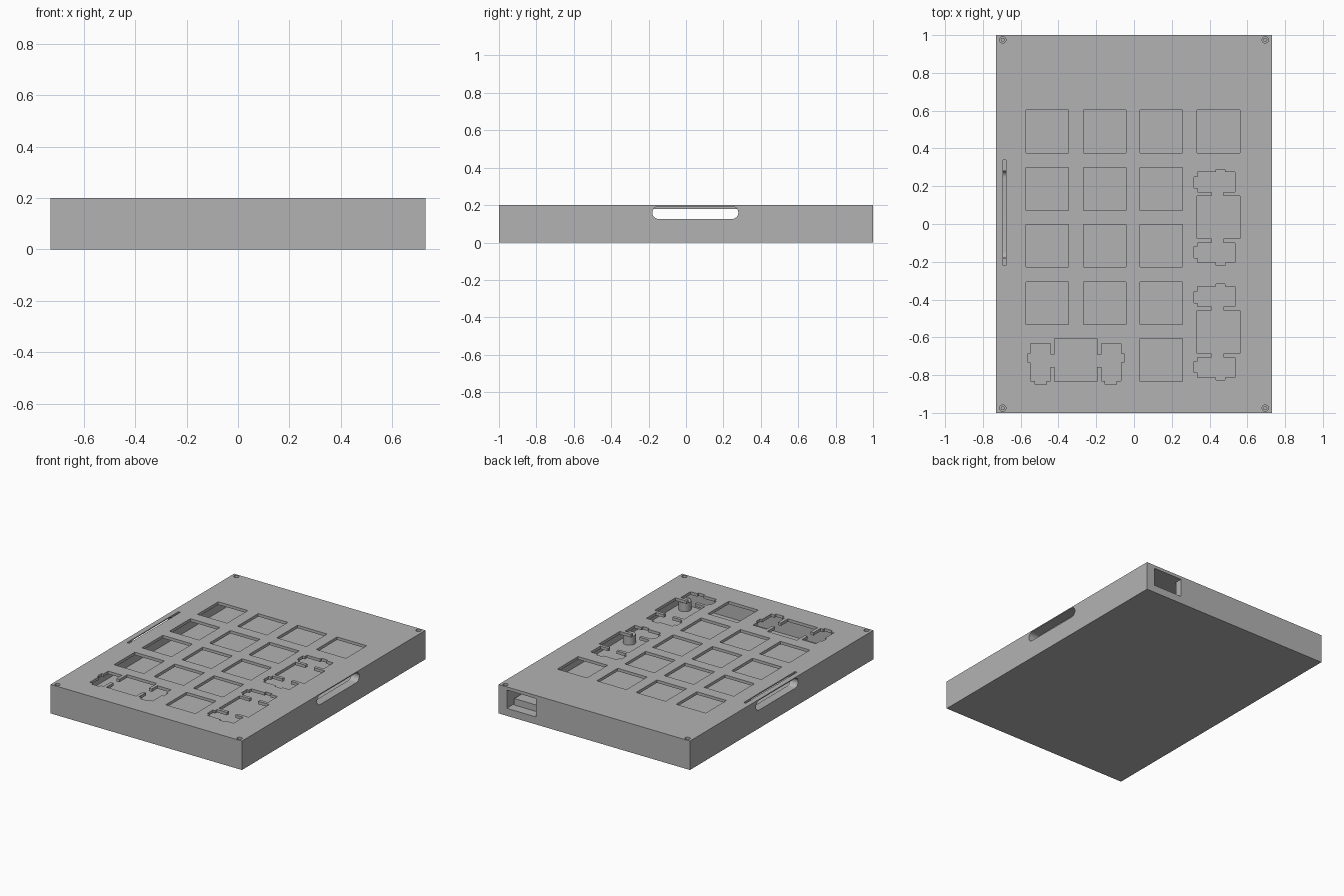
import bpy, bmesh, math
from mathutils import Vector

cube = bpy.data.objects.get("Cube")
if cube:
    bpy.data.objects.remove(cube, do_unlink=True)

grey = bpy.data.materials.new("case grey")
grey.use_nodes = True
colour = (0.45, 0.45, 0.45, 1)
grey.diffuse_color = colour
grey.node_tree.nodes["Principled BSDF"].inputs["Base Color"].default_value = colour

FLOOR, CEILING, TOP = 0.05, 0.18, 0.2


def prism(bm, points, low, high, axis="z"):
    """Extrude a 2D outline along z (points are x, y) or x (points are y, z)."""
    if axis == "z":
        base = [(a, b, low) for a, b in points]
        move = Vector((0, 0, high - low))
    else:
        base = [(low, a, b) for a, b in points]
        move = Vector((high - low, 0, 0))
    face = bm.faces.new([bm.verts.new(p) for p in base])
    out = bmesh.ops.extrude_face_region(bm, geom=[face])
    verts = [v for v in out["geom"] if isinstance(v, bmesh.types.BMVert)]
    bmesh.ops.translate(bm, verts=verts, vec=move)


def rect(x0, x1, y0, y1):
    return [(x0, y0), (x1, y0), (x1, y1), (x0, y1)]


def arc(cx, cy, r, start, end, n):
    steps = [start + (end - start) * i / n for i in range(n + 1)]
    return [(cx + r * math.cos(a), cy + r * math.sin(a)) for a in steps]


def disc(cx, cy, r, n=24):
    return arc(cx, cy, r, 0, 2 * math.pi, n)[:-1]


def make(name, prisms):
    bm = bmesh.new()
    for p in prisms:
        prism(bm, *p)
    bmesh.ops.recalc_face_normals(bm, faces=bm.faces)
    mesh = bpy.data.meshes.new(name)
    bm.to_mesh(mesh)
    bm.free()
    ob = bpy.data.objects.new(name, mesh)
    bpy.context.scene.collection.objects.link(ob)
    return ob


def finish(ob):
    ob.data.materials.clear()
    ob.data.materials.append(grey)
    bpy.ops.object.select_all(action="DESELECT")
    ob.select_set(True)
    bpy.context.view_layer.objects.active = ob
    bpy.ops.object.shade_smooth_by_angle(angle=math.radians(30))


def cut(ob, name, prisms):
    cutter = make(name, prisms)
    cutter.hide_render = True
    mod = ob.modifiers.new(name, "BOOLEAN")
    mod.operation = "DIFFERENCE"
    mod.solver = "EXACT"
    mod.object = cutter
    bpy.context.view_layer.objects.active = ob
    bpy.ops.object.modifier_apply(modifier=mod.name)
    bpy.data.objects.remove(cutter, do_unlink=True)


# Hollow case
case = make("case", [(rect(-0.73, 0.73, -1, 1), 0, TOP)])
cut(case, "cavity", [(rect(-0.67, 0.67, -0.9, 0.95), FLOOR, CEILING)])

# Square key openings
columns = [-0.46, -0.155, 0.145, 0.447]
rows = [0.49, 0.185, -0.115, -0.42, -0.72]
keys = [(x, y) for x in columns[:3] for y in rows[:4]]
keys += [(columns[3], rows[0]), (columns[2], rows[4])]
h = 0.113
openings = [(rect(x - h, x + h, y - h, y + h), 0.1, 0.3) for x, y in keys]

# Double key openings with a stabiliser pocket at each end
half = [(h, h), (0.028, h), (0.028, 0.135), (0.088, 0.135), (0.088, 0.24),
        (0.035, 0.24), (0.035, 0.254), (-0.012, 0.254), (-0.012, 0.24),
        (-0.112, 0.24), (-0.112, 0.215), (-0.129, 0.215), (-0.129, 0.155),
        (-0.112, 0.155), (-0.112, 0.135), (-0.037, 0.135), (-0.037, h), (-h, h)]
outline = half + [(u, -v) for u, v in reversed(half)]
for cy in (0.035, -0.572):
    openings.append(([(columns[3] + u, cy + v) for u, v in outline], 0.1, 0.3))
openings.append(([(-0.308 + v, rows[4] + u) for u, v in outline], 0.1, 0.3))
cut(case, "key_openings", openings)

# Rounded slots through both side walls
r, mid = 0.0335, 0.1595
pill = arc(0.28 - r, mid, r, -math.pi / 2, math.pi / 2, 12)
pill += arc(-0.18 + r, mid, r, math.pi / 2, math.pi * 1.5, 12)
cut(case, "side_slots", [(pill, 0.66, 0.8, "x"), (pill, -0.8, -0.66, "x")])

# Narrow groove in the top and port in the back wall
cut(case, "top_groove", [(rect(-0.694, -0.678, -0.22, 0.34), 0.165, 0.3)])
cut(case, "back_port", [(rect(0.445, 0.668, 0.9, 1.1), FLOOR + 0.002, CEILING - 0.002)])

# Stepped screw holes at the corners
corners = [(x, y) for x in (-0.695, 0.695) for y in (-0.975, 0.975)]
cut(case, "screw_heads", [(disc(x, y, 0.017), 0.185, 0.3) for x, y in corners])
cut(case, "screw_holes", [(disc(x, y, 0.008), 0.08, 0.3) for x, y in corners])
finish(case)

# Inner supports
for i, y in enumerate((-0.24, -0.845)):
    finish(make("support_post_%d" % (i + 1), [(disc(0.6, y, 0.04), FLOOR - 0.01, 0.11)]))
finish(make("port_shelf", [(rect(0.45, 0.66, 0.83, 0.93), FLOOR - 0.01, 0.095)]))
